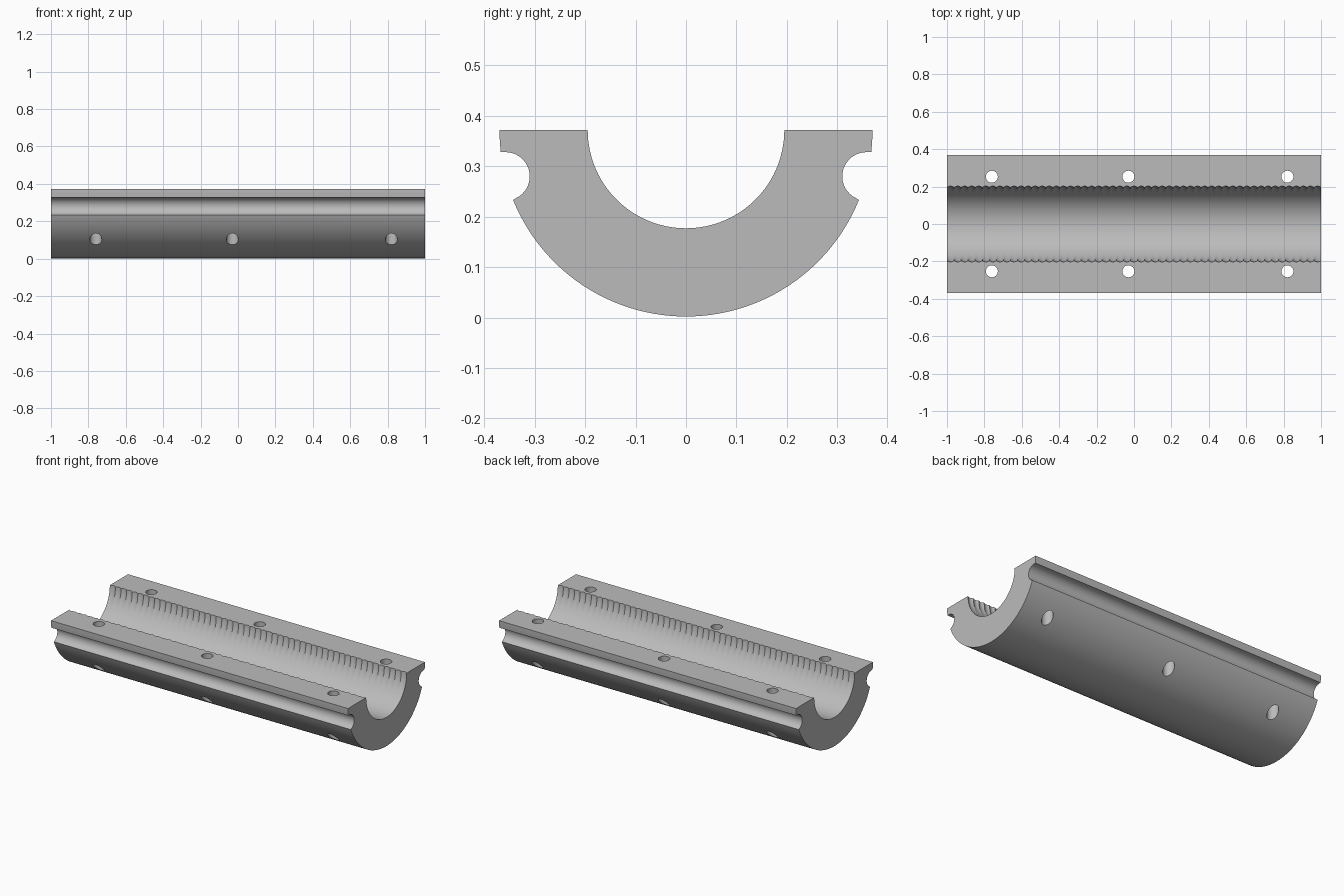
import bpy, bmesh
from math import sin, cos, pi, sqrt, radians, asin, atan2

cube = bpy.data.objects.get("Cube")
if cube:
    bpy.data.objects.remove(cube)

TOP, R_OUT, R_BORE = 0.372, 0.37, 0.195     # split plane height and radii
SLOT_Y, SLOT_Z, SLOT_R = 0.358, 0.28, 0.048  # side groove
RIDGES, STEPS, DEPTH = 53, 6, 0.008          # ribbing on the upper bore walls
FADE = radians(36)

steel = bpy.data.materials.new("grey_metal")
steel.use_nodes = True
colour = (0.5, 0.5, 0.5, 1)
steel.diffuse_color = colour
steel.node_tree.nodes["Principled BSDF"].inputs["Base Color"].default_value = colour


def arc(cy, cz, r, a0, a1, n):
    return [(cy + r * cos(a0 + (a1 - a0) * i / n), cz + r * sin(a0 + (a1 - a0) * i / n))
            for i in range(n + 1)]


def outer_profile():
    # Right side from the rim down to the bottom, then mirrored to the left
    lip_z = SLOT_Z + SLOT_R
    lip_a = asin((lip_z - TOP) / R_OUT)
    low_y = 0.343
    low_z = TOP - sqrt(R_OUT ** 2 - low_y ** 2)
    slot_end = atan2(low_z - SLOT_Z, low_y - SLOT_Y) + 2 * pi
    half = arc(0, TOP, R_OUT, 0, lip_a, 3)
    half += arc(SLOT_Y, SLOT_Z, SLOT_R, pi / 2, slot_end, 20)[:-1]
    half += arc(0, TOP, R_OUT, atan2(low_z - TOP, low_y), -pi / 2, 28)
    return half + [(-y, z) for y, z in reversed(half[:-1])]


def bore_profile(wave):
    # Left rim to right rim; the ribbing fades out down the walls
    points = []
    n = 60
    for i in range(n + 1):
        a = pi * i / n
        below = min(a, pi - a)
        r = R_BORE + DEPTH * wave * max(0, 1 - below / FADE)
        points.append((-r * cos(a), TOP - r * sin(a)))
    return points


# Half shell body, lofted along its length
bm = bmesh.new()
outer = outer_profile()
rings = []
slices = RIDGES * STEPS
for s in range(slices + 1):
    x = -1 + 2 * s / slices
    wave = abs(sin(pi * s / STEPS))
    rings.append([bm.verts.new((x, y, z)) for y, z in outer + bore_profile(wave)])
for a, b in zip(rings, rings[1:]):
    for i in range(len(a)):
        j = (i + 1) % len(a)
        bm.faces.new((a[i], a[j], b[j], b[i]))
bm.faces.new(rings[0])
bm.faces.new(rings[-1])
bmesh.ops.recalc_face_normals(bm, faces=bm.faces)
mesh = bpy.data.meshes.new("half_shell")
bm.to_mesh(mesh)
bm.free()
body = bpy.data.objects.new("half_shell", mesh)
bpy.context.collection.objects.link(body)
mesh.materials.append(steel)

# Vertical bolt holes, three along each flange
bm = bmesh.new()
for x in (-0.76, -0.03, 0.82):
    for side in (-1, 1):
        made = bmesh.ops.create_cone(bm, cap_ends=True, segments=32, radius1=0.032,
                                     radius2=0.032, depth=1)
        bmesh.ops.translate(bm, verts=made["verts"], vec=(x, side * 0.253, 0.2))
mesh = bpy.data.meshes.new("bolt_hole_cutter")
bm.to_mesh(mesh)
bm.free()
mesh.materials.append(steel)
cutter = bpy.data.objects.new("bolt_hole_cutter", mesh)
bpy.context.collection.objects.link(cutter)
cutter.hide_render = True
cutter.hide_viewport = True

cut = body.modifiers.new("bolt_holes", "BOOLEAN")
cut.operation = "DIFFERENCE"
cut.solver = "EXACT"
cut.object = cutter

# Apply the cut, remove the helper and smooth the curved walls
bpy.context.view_layer.objects.active = body
body.select_set(True)
bpy.ops.object.modifier_apply(modifier=cut.name)
bpy.data.objects.remove(cutter)
bpy.ops.object.shade_smooth_by_angle(angle=radians(30))
